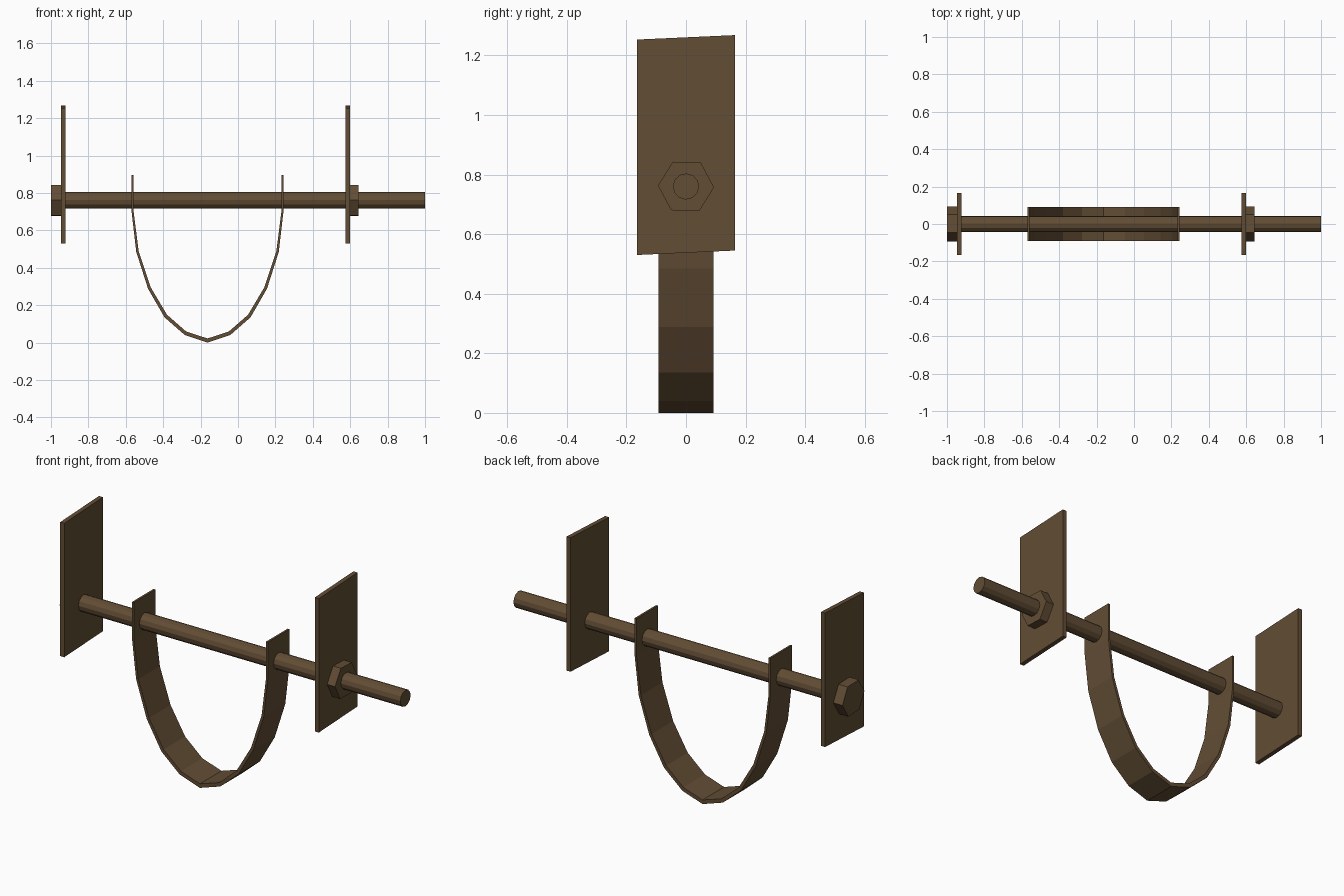
import bpy, bmesh, math

if "Cube" in bpy.data.objects:
    bpy.data.objects.remove(bpy.data.objects["Cube"])

# Single dark bronze colour
bronze = bpy.data.materials.new("dark_bronze")
bronze.diffuse_color = (0.122, 0.074, 0.035, 1)
bronze.use_nodes = True
bronze.node_tree.nodes["Principled BSDF"].inputs["Base Color"].default_value = bronze.diffuse_color

ROD_Z = 0.76


def finish(name, bm):
    bmesh.ops.recalc_face_normals(bm, faces=bm.faces)
    mesh = bpy.data.meshes.new(name)
    bm.to_mesh(mesh)
    bm.free()
    mesh.materials.append(bronze)
    obj = bpy.data.objects.new(name, mesh)
    bpy.context.collection.objects.link(obj)
    return obj


def prism_x(name, outline, x0, x1):
    """Closed (y, z) outline extruded along x."""
    bm = bmesh.new()
    a = [bm.verts.new((x0, y, z)) for y, z in outline]
    b = [bm.verts.new((x1, y, z)) for y, z in outline]
    bm.faces.new(a)
    bm.faces.new(b)
    n = len(a)
    for i in range(n):
        j = (i + 1) % n
        bm.faces.new((a[i], a[j], b[j], b[i]))
    return finish(name, bm)


def ngon(n, r, turn):
    return [(r * math.cos(turn + math.tau * i / n),
             ROD_Z + r * math.sin(turn + math.tau * i / n)) for i in range(n)]


# Threaded rod, bolt head and nut
prism_x("rod", ngon(12, 0.044, math.radians(-2)), -0.96, 1.0)
hexagon = ngon(6, 0.094, math.radians(-2))
prism_x("bolt_head", hexagon, -1.0, -0.945)
prism_x("nut", hexagon, 0.597, 0.645)

# Two slightly skewed hanger plates
plate = [(-0.165, 0.53), (0.165, 0.545), (0.165, 1.268), (-0.165, 1.253)]
for name, x0 in (("left_plate", -0.946), ("right_plate", 0.574)):
    prism_x(name, plate, x0, x0 + 0.024)

# U-shaped strap: half profiles from the top down, mirrored about its centre
CX, HALF_W = -0.163, 0.092
outer = [(0.406, 0.895), (0.406, 0.70), (0.381, 0.485), (0.318, 0.288),
         (0.23, 0.135), (0.121, 0.04), (0, 0.0)]
inner = [(0.395, 0.895), (0.395, 0.70), (0.368, 0.488), (0.304, 0.296),
         (0.217, 0.149), (0.114, 0.059), (0, 0.022)]


def mirrored(half):
    return [(CX - x, z) for x, z in half] + [(CX + x, z) for x, z in half[-2::-1]]


bm = bmesh.new()
rings = []
for (xo, zo), (xi, zi) in zip(mirrored(outer), mirrored(inner)):
    rings.append([bm.verts.new(p) for p in (
        (xo, -HALF_W, zo), (xo, HALF_W, zo), (xi, HALF_W, zi), (xi, -HALF_W, zi))])
for a, b in zip(rings, rings[1:]):
    for i in range(4):
        j = (i + 1) % 4
        bm.faces.new((a[i], a[j], b[j], b[i]))
bm.faces.new(rings[0])
bm.faces.new(rings[-1])
finish("strap", bm)
